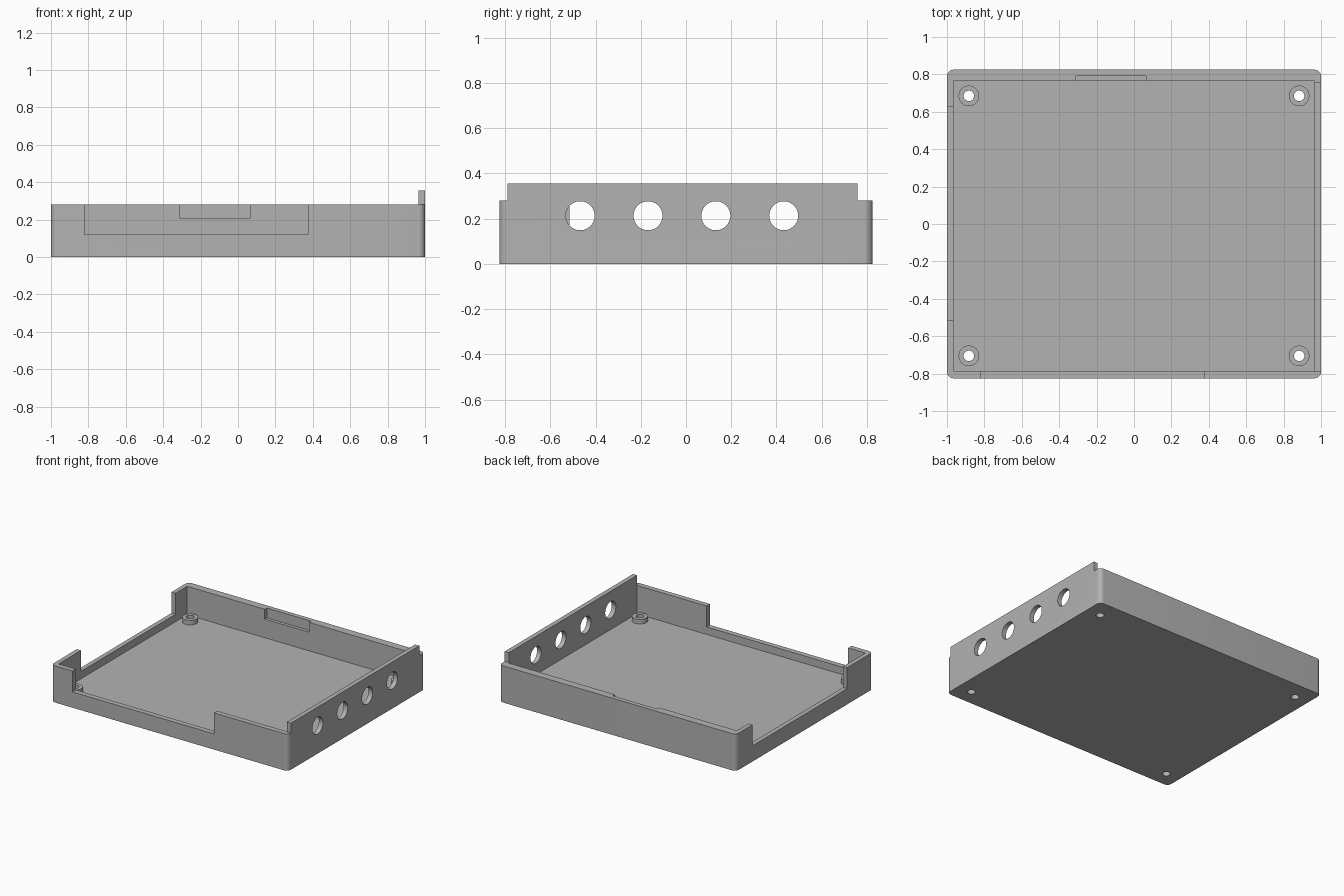
import bpy, bmesh, math
from mathutils import Matrix, Vector

if "Cube" in bpy.data.objects:
    bpy.data.objects.remove(bpy.data.objects["Cube"], do_unlink=True)

grey = bpy.data.materials.new("plain grey")
grey.use_nodes = True
grey.diffuse_color = (0.45, 0.45, 0.45, 1)
grey.node_tree.nodes["Principled BSDF"].inputs["Base Color"].default_value = (0.45, 0.45, 0.45, 1)


def finish(name, bm):
    bmesh.ops.recalc_face_normals(bm, faces=bm.faces)
    mesh = bpy.data.meshes.new(name)
    bm.to_mesh(mesh)
    bm.free()
    mesh.materials.append(grey)
    ob = bpy.data.objects.new(name, mesh)
    bpy.context.collection.objects.link(ob)
    return ob


def box(name, x, y, z, radius=0):
    """Box from three (low, high) ranges, with optional rounded upright edges."""
    bm = bmesh.new()
    bmesh.ops.create_cube(bm, size=1)
    for v in bm.verts:
        v.co = Vector([r[0] if c < 0 else r[1] for c, r in zip(v.co, (x, y, z))])
    if radius:
        upright = [e for e in bm.edges if abs(e.verts[0].co.z - e.verts[1].co.z) > 0.01]
        bmesh.ops.bevel(bm, geom=upright, offset=radius, segments=8, profile=0.5, affect='EDGES')
    return finish(name, bm)


def cylinder(name, centre, radius, depth, axis='Z'):
    bm = bmesh.new()
    turn = Matrix.Rotation(math.pi / 2, 4, 'Y') if axis == 'X' else Matrix()
    bmesh.ops.create_cone(bm, cap_ends=True, segments=48, radius1=radius, radius2=radius,
                          depth=depth, matrix=Matrix.Translation(centre) @ turn)
    return finish(name, bm)


def combine(target, tool, operation):
    """Apply one boolean and discard the helper."""
    tool.hide_render = True
    mod = target.modifiers.new(tool.name, 'BOOLEAN')
    mod.operation, mod.object, mod.solver = operation, tool, 'EXACT'
    graph = bpy.context.evaluated_depsgraph_get()
    old = target.data
    new = bpy.data.meshes.new_from_object(target.evaluated_get(graph))
    target.modifiers.clear()
    target.data = new
    bpy.data.meshes.remove(old)
    bpy.data.objects.remove(tool, do_unlink=True)


FLOOR, RIM, TONGUE, SILL = 0.063, 0.28, 0.355, 0.12
INNER_X, INNER_Y = (-0.965, 0.965), (-0.785, 0.765)

# Tray with its raised side panel
tray = box("enclosure_tray", (-1, 1), (-0.825, 0.825), (0, RIM), 0.035)
combine(tray, box("side_panel", (0.965, 1), (-0.79, 0.758), (0.1, TONGUE)), 'UNION')
combine(tray, box("cavity", INNER_X, INNER_Y, (FLOOR, 1)), 'DIFFERENCE')

# Wall openings and the shallow pocket inside the back wall
combine(tray, box("front_notch", (-0.82, 0.375), (-1, -0.7), (SILL, 1)), 'DIFFERENCE')
combine(tray, box("side_notch", (-1.1, -0.9), (-0.515, 0.625), (SILL, 1)), 'DIFFERENCE')
combine(tray, box("back_pocket", (-0.31, 0.065), (0.7, 0.79), (0.205, 1)), 'DIFFERENCE')

# Round ports along the side panel
for i in range(4):
    combine(tray, cylinder("port", (0.98, -0.468 + 0.3 * i, 0.213), 0.064, 0.2, 'X'), 'DIFFERENCE')

# Mounting bosses with through holes
for x in (-0.883, 0.883):
    for y in (-0.705, 0.685):
        combine(tray, cylinder("boss", (x, y, 0.068), 0.055, 0.06), 'UNION')
        combine(tray, cylinder("screw_hole", (x, y, 0.05), 0.028, 0.3), 'DIFFERENCE')

bpy.ops.object.select_all(action='DESELECT')
tray.select_set(True)
bpy.context.view_layer.objects.active = tray
bpy.ops.object.shade_smooth_by_angle(angle=math.radians(30))
